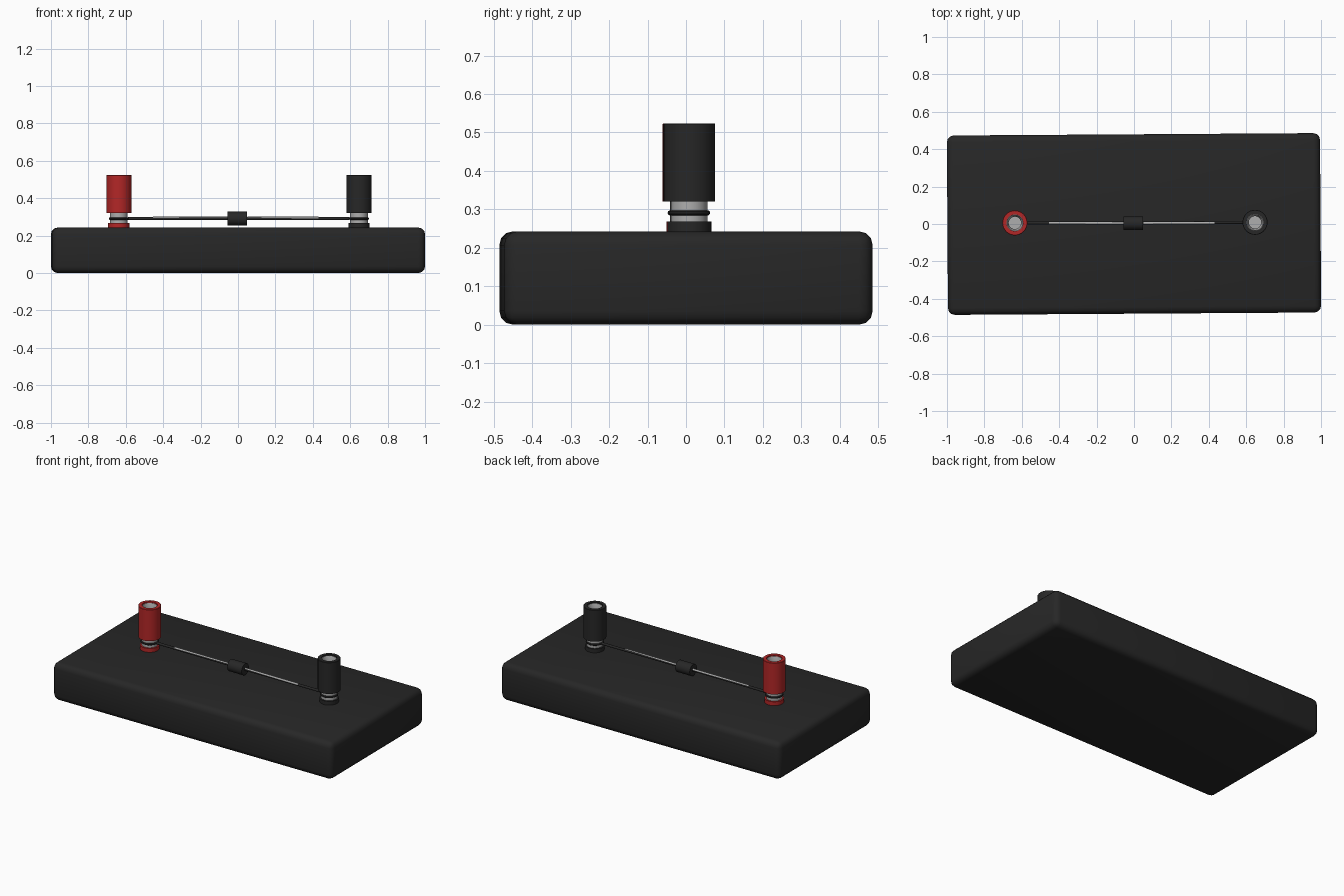
import bpy, bmesh, math
from mathutils import Matrix, Vector

if "Cube" in bpy.data.objects:
    bpy.data.objects.remove(bpy.data.objects["Cube"])


def mat(name, c):
    m = bpy.data.materials.new(name)
    m.diffuse_color = (*c, 1)
    m.use_nodes = True
    m.node_tree.nodes["Principled BSDF"].inputs["Base Color"].default_value = m.diffuse_color
    return m


BLACK = mat("black plastic", (0.02, 0.02, 0.02))
RED = mat("red plastic", (0.45, 0.02, 0.02))
METAL = mat("grey metal", (0.42, 0.42, 0.42))


def finish(name, bm, material, smooth=True):
    bmesh.ops.recalc_face_normals(bm, faces=bm.faces)
    me = bpy.data.meshes.new(name)
    bm.to_mesh(me)
    bm.free()
    me.materials.append(material)
    ob = bpy.data.objects.new(name, me)
    bpy.context.collection.objects.link(ob)
    if smooth:
        bpy.ops.object.select_all(action='DESELECT')
        ob.select_set(True)
        bpy.context.view_layer.objects.active = ob
        bpy.ops.object.shade_smooth_by_angle(angle=math.radians(35))
    return ob


def lathe(name, profile, material, loc, closed=False, steps=32):
    """Spin an (r, z) profile around a vertical axis."""
    bm = bmesh.new()
    vs = [bm.verts.new((r, 0, z)) for r, z in profile]
    es = [bm.edges.new(p) for p in zip(vs, vs[1:])]
    if closed:
        es.append(bm.edges.new((vs[-1], vs[0])))
    bmesh.ops.spin(bm, geom=vs + es, axis=(0, 0, 1), cent=(0, 0, 0),
                   angle=2 * math.pi, steps=steps)
    bmesh.ops.remove_doubles(bm, verts=bm.verts, dist=1e-5)
    ob = finish(name, bm, material)
    ob.location = loc
    return ob


def rod(name, a, b, radius, material, sides=16):
    """Closed cylinder between two points."""
    a, b = Vector(a), Vector(b)
    bm = bmesh.new()
    rot = (b - a).to_track_quat('Z', 'Y').to_matrix().to_4x4()
    bmesh.ops.create_cone(bm, cap_ends=True, segments=sides, radius1=radius,
                          radius2=radius, depth=(b - a).length,
                          matrix=Matrix.Translation((a + b) / 2) @ rot)
    return finish(name, bm, material)


# Base block, rounded and turned very slightly
bm = bmesh.new()
bmesh.ops.create_cube(bm, size=1, matrix=Matrix.Diagonal((1.995, 0.959, 0.243, 1)))
bmesh.ops.bevel(bm, geom=bm.edges[:], offset=0.036, segments=3, profile=0.5,
                affect='EDGES')
base = finish("base_block", bm, BLACK)
base.location.z = 0.1215
base.rotation_euler.z = 0.0065

# Terminals: collar, metal stem with open socket, wire loop, plastic cap
WIRE_Z = 0.291
ends = []
for side, x, y, colour in (("left", -0.637, 0.006, RED), ("right", 0.647, 0.009, BLACK)):
    loc = (x, y, 0)
    ends.append((x, y))
    lathe(side + "_collar", [(0, 0.235), (0.057, 0.235), (0.057, 0.268), (0, 0.268)],
          colour, loc)
    lathe(side + "_stem", [(0, 0.26), (0.047, 0.26), (0.047, 0.516), (0.043, 0.516),
                           (0.033, 0.485), (0.033, 0.42), (0, 0.42)], METAL, loc)
    loop = [(0.046 + 0.008 * math.cos(k * math.pi / 5),
             WIRE_Z + 0.007 * math.sin(k * math.pi / 5)) for k in range(10)]
    lathe(side + "_wire_loop", loop, BLACK, loc, closed=True)
    lathe(side + "_cap", [(0.045, 0.32), (0.067, 0.32), (0.067, 0.522), (0.065, 0.524),
                          (0.045, 0.524)], colour, loc, closed=True)

# Wire from both terminals to the centre bead, with bare strands on top
mid = Vector((-0.003, 0.004, WIRE_Z))
for (x, y), side, spans in zip(ends, ("left", "right"), ((-0.455, -0.05), (0.05, 0.43))):
    s = 1 if x < 0 else -1
    rod(side + "_wire", (x + s * 0.05, y, WIRE_Z), mid, 0.008, BLACK)
    rod(side + "_bare_strand", (spans[0], 0.005, WIRE_Z + 0.0035),
        (spans[1], 0.005, WIRE_Z + 0.0035), 0.0066, METAL)

# Centre bead
rod("centre_bead", mid - Vector((0.052, 0, 0)), mid + Vector((0.052, 0, 0)),
    0.037, BLACK, 24)
